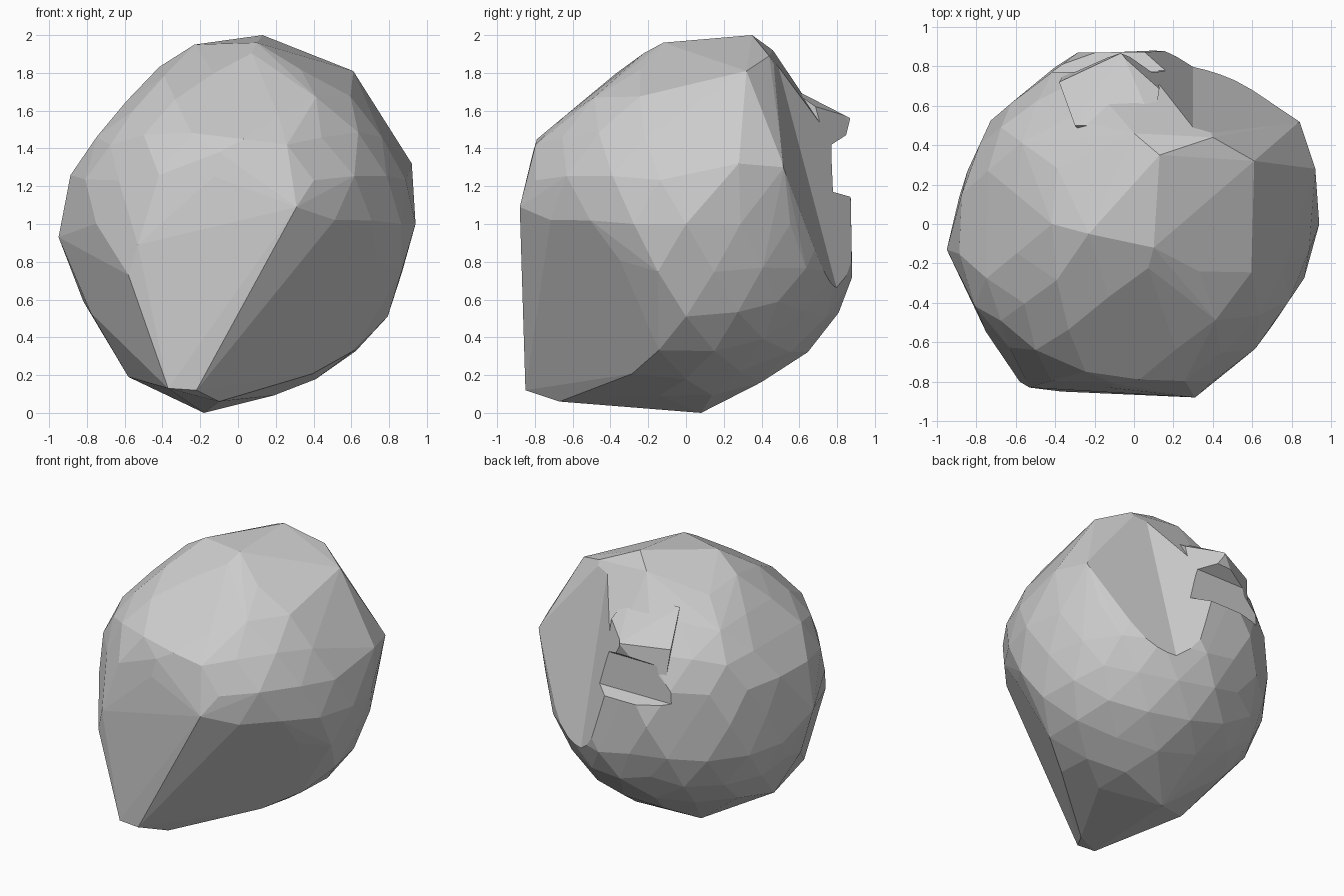
import bpy, bmesh, random
from mathutils import Vector

if "Cube" in bpy.data.objects:
    bpy.data.objects.remove(bpy.data.objects["Cube"])

random.seed(4)
CENTRE = Vector((0, 0, 1))


def hull(name, points):
    """Flat-faced convex object around a set of points."""
    bm = bmesh.new()
    for p in points:
        bm.verts.new(p)
    bmesh.ops.convex_hull(bm, input=bm.verts[:])
    bmesh.ops.delete(bm, geom=[v for v in bm.verts if not v.link_faces], context='VERTS')
    bmesh.ops.dissolve_limit(bm, angle_limit=0.06, verts=bm.verts[:], edges=bm.edges[:])
    bmesh.ops.recalc_face_normals(bm, faces=bm.faces[:])
    me = bpy.data.meshes.new(name)
    bm.to_mesh(me)
    bm.free()
    ob = bpy.data.objects.new(name, me)
    bpy.context.collection.objects.link(ob)
    return ob


def combine(target, tool, operation):
    """Apply a boolean and drop the tool object."""
    mod = target.modifiers.new(operation.lower(), 'BOOLEAN')
    mod.operation, mod.object, mod.solver = operation, tool, 'EXACT'
    bpy.context.view_layer.objects.active = target
    bpy.ops.object.modifier_apply(modifier=mod.name)
    bpy.data.objects.remove(tool)


# Chipped planes: outward direction and distance from the rock's centre
planes = [
    ((0, -1, 0), .83),            # big front face
    ((0, -.64, .77), .85),        # upper front slope
    ((.645, -.635, -.43), .775),  # lower front right
    ((-.87, -.44, -.24), .89),    # left front
    ((-.77, 0, .64), .87),        # upper left
    ((-.64, .77, 0), .87),        # back left
    ((-.91, .42, 0), .88),        # left
    ((.83, -.56, 0), .87),        # right front
    ((0, .75, .66), .88),         # upper back
    ((0, 1, 0), .87),             # back
]

# Round base, slightly uneven, flattened on each plane
bm = bmesh.new()
bmesh.ops.create_icosphere(bm, subdivisions=3, radius=0.93)
points = []
for v in bm.verts:
    p = v.co * random.uniform(.98, 1.01)
    for n, d in planes:
        n = Vector(n).normalized()
        p -= n * max(0, p.dot(n) - d)
    points.append(p + CENTRE)
bm.free()

# Protruding corners: lower front beak, front face, crown, right ridge, back, base
points += [Vector(c) for c in (
    (-.37, -.85, .13), (-.22, -.85, .12), (-.1, -.67, .06),
    (.31, -.88, 1.09), (-.1, -.81, 1.38), (-.53, -.83, .89), (-.58, -.80, .73),
    (.45, -.75, 1.02), (.13, .35, 2.0), (-.23, -.05, 1.95), (.1, -.12, 1.96), (0, .46, 1.92),
    (.4, .44, 1.89), (.61, .32, 1.81), (.84, .52, 1.3), (.92, .28, 1.32), (.94, 0, 1.0),
    (-.95, -.13, .93), (-.58, -.2, .19), (-.18, .08, 0),
    (-.05, .88, 1.1), (.1, .88, .72))]
rock = hull("rock", points)

# Broad pointed lip on the back
lip = hull("back_lip", [(-.06, .87, 1.56), (.14, .76, 1.57), (-.38, .72, 1.54), (.1, .5, 1.75),
                        (-.3, .5, 1.75), (.12, .78, 1.2), (-.35, .77, 1.2), (-.1, .3, 1.4)])
combine(rock, lip, 'UNION')

# Broken-away scoop on the back right, from the ledge up to the crown
scoop = []
for z in (.64, 2.2):
    inner = (.98 - .25 * z) / .95
    scoop += [(.3, inner - .06, z), (1.3, inner - .27, z), (1.3, 1.6, z), (-.55, 1.5, z)]
combine(rock, hull("scoop_cutter", scoop), 'DIFFERENCE')

# Hollow under the back lip, ending on a ledge
chip = hull("chip_cutter", [(-.42, .77, 1.42), (.3, .77, 1.42), (-.42, .77, 1.17), (.3, .78, 1.17),
                            (-.5, 1.2, 1.70), (.4, 1.2, 1.70), (-.5, 1.2, 1.05), (.4, 1.2, 1.05)])
combine(rock, chip, 'DIFFERENCE')

# Flat facets
for poly in rock.data.polygons:
    poly.use_smooth = False
